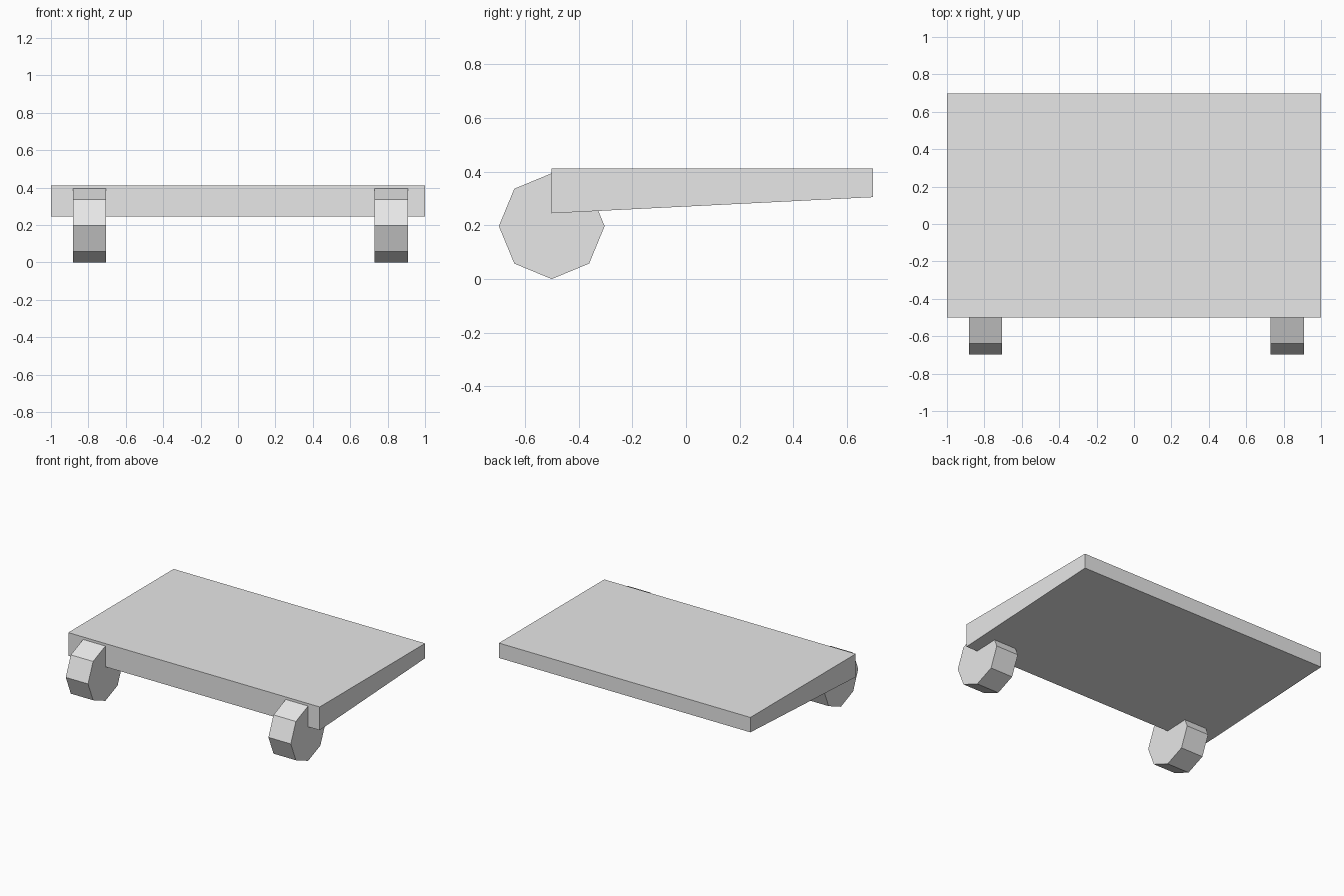
import bpy
import bmesh
import math

cube = bpy.data.objects.get("Cube")
if cube:
    bpy.data.objects.remove(cube, do_unlink=True)

grey = bpy.data.materials.new("plain_grey")
grey.use_nodes = True
grey.diffuse_color = (0.8, 0.8, 0.8, 1)
grey.node_tree.nodes["Principled BSDF"].inputs["Base Color"].default_value = (0.8, 0.8, 0.8, 1)


def extrude_along_x(name, profile, x_min, x_max):
    """Flat-sided solid from a closed (y, z) profile."""
    bm = bmesh.new()
    face = bm.faces.new([bm.verts.new((x_min, y, z)) for y, z in profile])
    moved = bmesh.ops.extrude_face_region(bm, geom=[face], use_keep_orig=True)["geom"]
    verts = [v for v in moved if isinstance(v, bmesh.types.BMVert)]
    bmesh.ops.translate(bm, verts=verts, vec=(x_max - x_min, 0, 0))
    bmesh.ops.recalc_face_normals(bm, faces=bm.faces[:])
    mesh = bpy.data.meshes.new(name)
    bm.to_mesh(mesh)
    bm.free()
    mesh.materials.append(grey)
    obj = bpy.data.objects.new(name, mesh)
    bpy.context.collection.objects.link(obj)
    return obj


# Wedge-shaped deck, thicker at the front
extrude_along_x("deck", [(-0.5, 0.245), (0.697, 0.305), (0.697, 0.412), (-0.5, 0.412)], -1, 1)

# Eight-sided wheels set into the front edge
RADIUS = 0.197
octagon = [(-0.5 + RADIUS * math.cos(i * math.tau / 8),
            RADIUS + RADIUS * math.sin(i * math.tau / 8)) for i in range(8)]
for name, x_min, x_max in (("right_wheel", -0.882, -0.705), ("left_wheel", 0.73, 0.908)):
    extrude_along_x(name, octagon, x_min, x_max)
